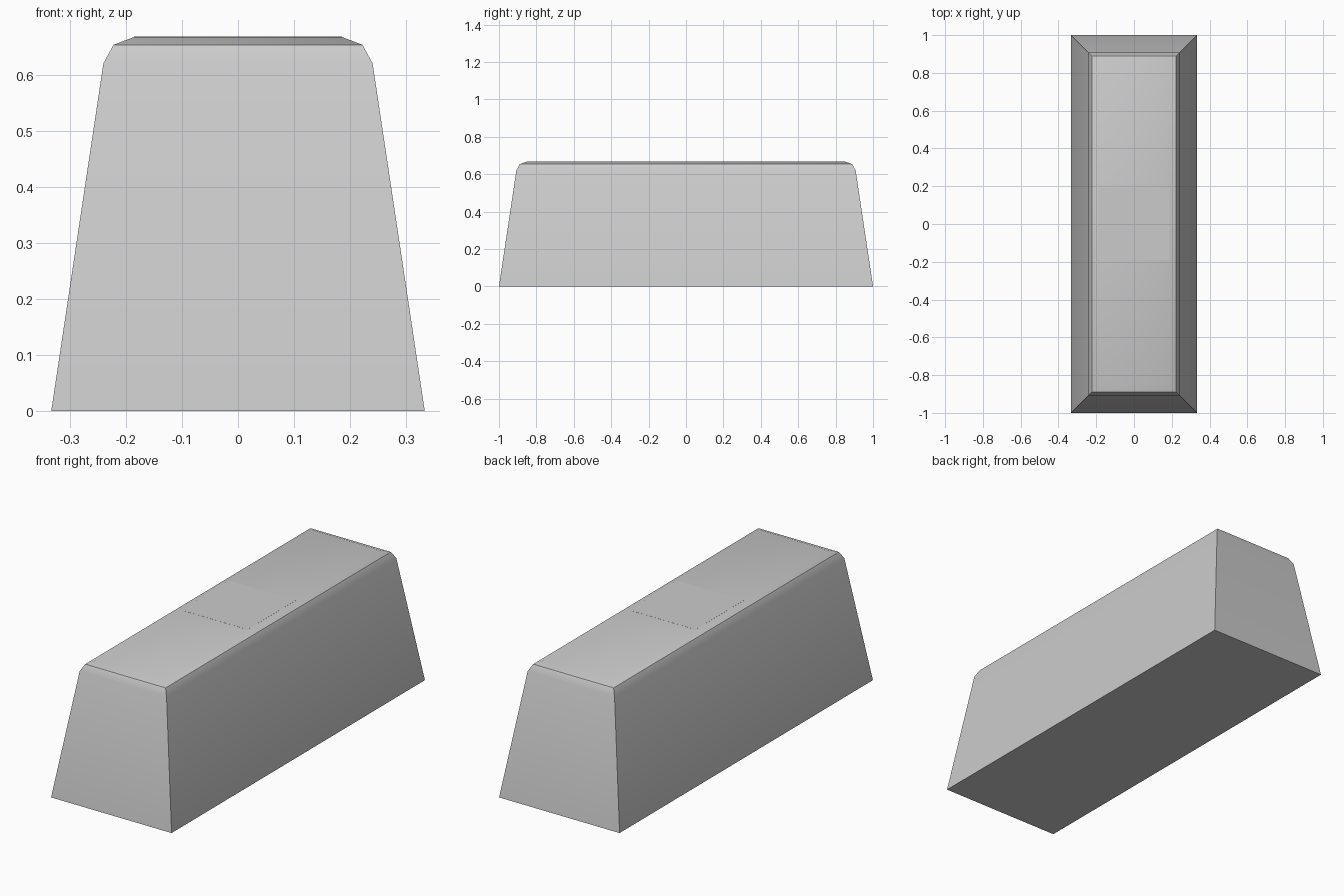
import bpy, bmesh, math

if "Cube" in bpy.data.objects:
    bpy.data.objects.remove(bpy.data.objects["Cube"])

HALF_X, HALF_Y, TOP = 0.333, 1.0, 0.667
# (inset from base outline, height)
PROFILE = [(0, 0), (0.093, 0.62), (0.111, 0.653), (0.148, TOP)]


def make_object(name, hx, hy, profile):
    """Loft nested rectangles from bottom to top and cap both ends."""
    bm = bmesh.new()
    rings = [[bm.verts.new((sx * (hx - d), sy * (hy - d), z))
              for sx, sy in ((-1, -1), (1, -1), (1, 1), (-1, 1))]
             for d, z in profile]
    for low, high in zip(rings, rings[1:]):
        for i in range(4):
            j = (i + 1) % 4
            bm.faces.new((low[i], low[j], high[j], high[i]))
    bm.faces.new(rings[0][::-1])
    bm.faces.new(rings[-1])
    bmesh.ops.recalc_face_normals(bm, faces=bm.faces)
    mesh = bpy.data.meshes.new(name)
    bm.to_mesh(mesh)
    bm.free()
    obj = bpy.data.objects.new(name, mesh)
    bpy.context.collection.objects.link(obj)
    bpy.ops.object.select_all(action='DESELECT')
    obj.select_set(True)
    bpy.context.view_layer.objects.active = obj
    bpy.ops.object.shade_smooth_by_angle(angle=math.radians(30))
    return obj


# Tapered bar with rounded top edges
make_object("bar_body", HALF_X, HALF_Y, PROFILE)

# Nearly flush band across the middle of the top
make_object("top_band", 0.185, 0.19, [(0, TOP - 0.002), (0, TOP + 0.0004)])
